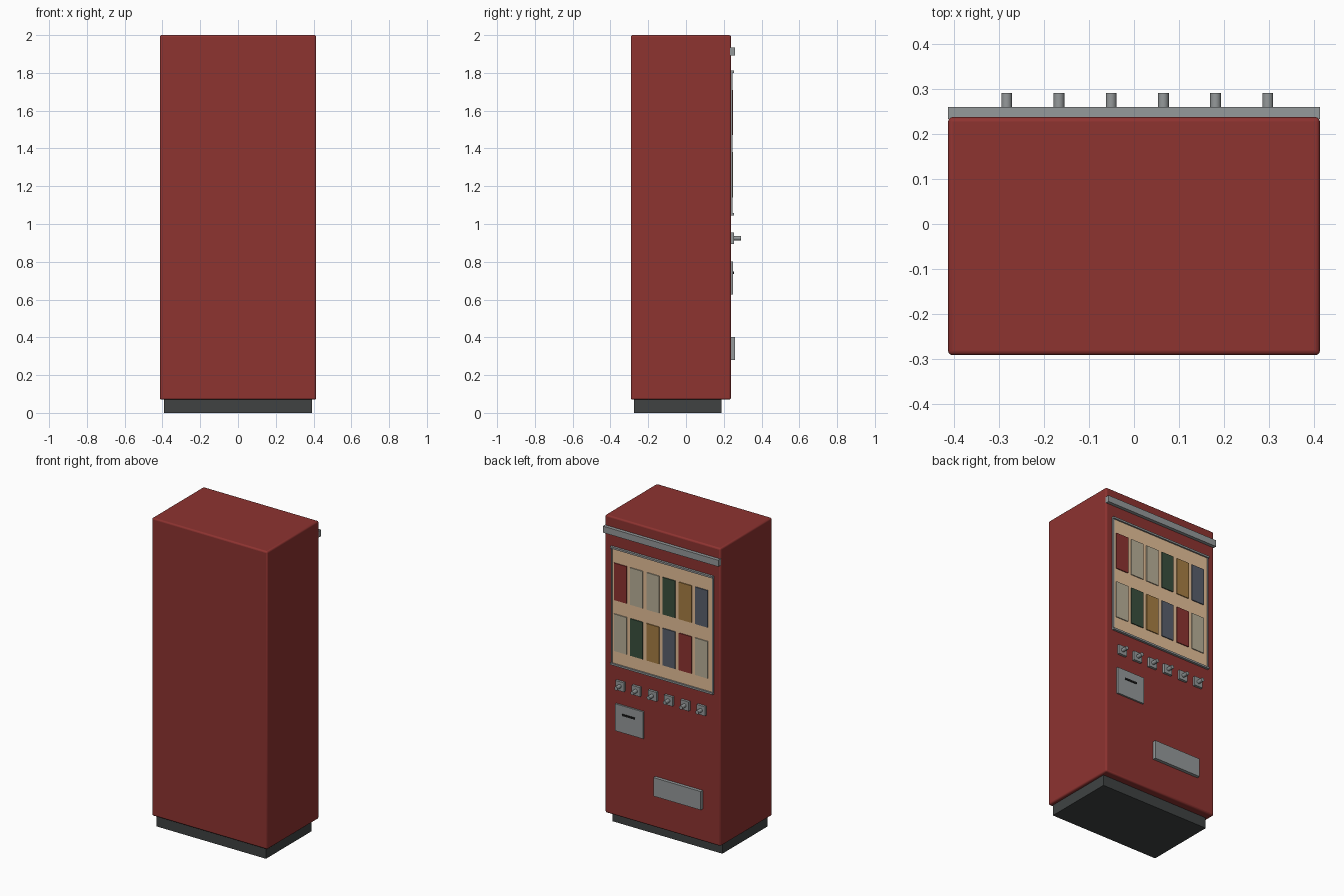
import bpy
import math

if "Cube" in bpy.data.objects:
    bpy.data.objects.remove(bpy.data.objects["Cube"])

F = 0.238  # y of the decorated face
COLOURS = {
    "red": (0.27, 0.033, 0.03), "dark": (0.05, 0.055, 0.055), "metal": (0.3, 0.32, 0.325),
    "tan": (0.79, 0.53, 0.32), "beige": (0.49, 0.44, 0.32), "green": (0.042, 0.08, 0.048),
    "ochre": (0.39, 0.21, 0.056), "slate": (0.10, 0.117, 0.153), "black": (0.01, 0.01, 0.01),
}
MATS = {}
for key, rgb in COLOURS.items():
    MATS[key] = bpy.data.materials.new(key + "_paint")
    MATS[key].diffuse_color = (*rgb, 1)


def box(name, x, y, z, colour, bevel=0.0):
    """Box from (min, max) ranges on each axis."""
    bpy.ops.mesh.primitive_cube_add(size=1, location=[sum(r) / 2 for r in (x, y, z)])
    ob = bpy.context.object
    ob.name = name
    ob.scale = [r[1] - r[0] for r in (x, y, z)]
    bpy.ops.object.transform_apply(location=False, rotation=False, scale=True)
    ob.data.materials.append(MATS[colour])
    if bevel:
        mod = ob.modifiers.new("bevel", "BEVEL")
        mod.width = bevel
        mod.segments = 3
        bpy.ops.object.shade_smooth_by_angle(angle=math.radians(35))
    return ob


def plate(name, cx, cz, w, h, depth, colour, bevel=0.0):
    """Box standing out from the decorated face."""
    return box(name, (cx - w / 2, cx + w / 2), (F - 0.004, F + depth),
               (cz - h / 2, cz + h / 2), colour, bevel)


# Cabinet, plinth and top trim
box("cabinet", (-0.414, 0.414), (-0.292, F), (0.07, 2.0), "red", 0.01)
box("plinth", (-0.393, 0.393), (-0.275, 0.189), (0.0, 0.08), "dark")
plate("top_trim", 0, 1.913, 0.828, 0.042, 0.022, "metal")

# Display window and its frame
plate("display_panel", 0, 1.43, 0.72, 0.75, 0.005, "tan")
for label, z in (("top", 1.806), ("bottom", 1.052)):
    plate("frame_" + label, 0, z, 0.735, 0.012, 0.015, "metal")
for label, x in (("left", 0.362), ("right", -0.362)):
    plate("frame_" + label, x, 1.429, 0.01, 0.75, 0.008, "metal")

# Six columns: two product rows, and a button under each column
rows = ((1.59, ("red", "beige", "beige", "green", "ochre", "slate")),
        (1.26, ("beige", "green", "ochre", "slate", "red", "beige")))
for i in range(6):
    x = 0.298 - i * 0.1163
    for r, (z, colours) in enumerate(rows):
        plate(f"product_{r + 1}_{i + 1}", x, z, 0.09, 0.24, 0.011, colours[i])
    plate(f"button_plate_{i + 1}", x, 0.925, 0.06, 0.06, 0.016, "metal")
    bpy.ops.mesh.primitive_cylinder_add(vertices=20, radius=0.012, depth=0.05,
                                        location=(x, 0.267, 0.925),
                                        rotation=(math.pi / 2, 0, 0))
    knob = bpy.context.object
    knob.name = f"button_{i + 1}"
    knob.data.materials.append(MATS["metal"])
    bpy.ops.object.shade_smooth_by_angle(angle=math.radians(35))

# Coin panel with slot, and delivery flap
plate("coin_panel", 0.233, 0.713, 0.2, 0.175, 0.011, "metal")
plate("coin_slot", 0.235, 0.742, 0.09, 0.012, 0.015, "black")
plate("delivery_flap", -0.117, 0.341, 0.34, 0.12, 0.021, "metal")

for m in bpy.data.materials:
    if m.users and not m.is_grease_pencil:
        m.use_nodes = True
        m.node_tree.nodes["Principled BSDF"].inputs["Base Color"].default_value = m.diffuse_color
